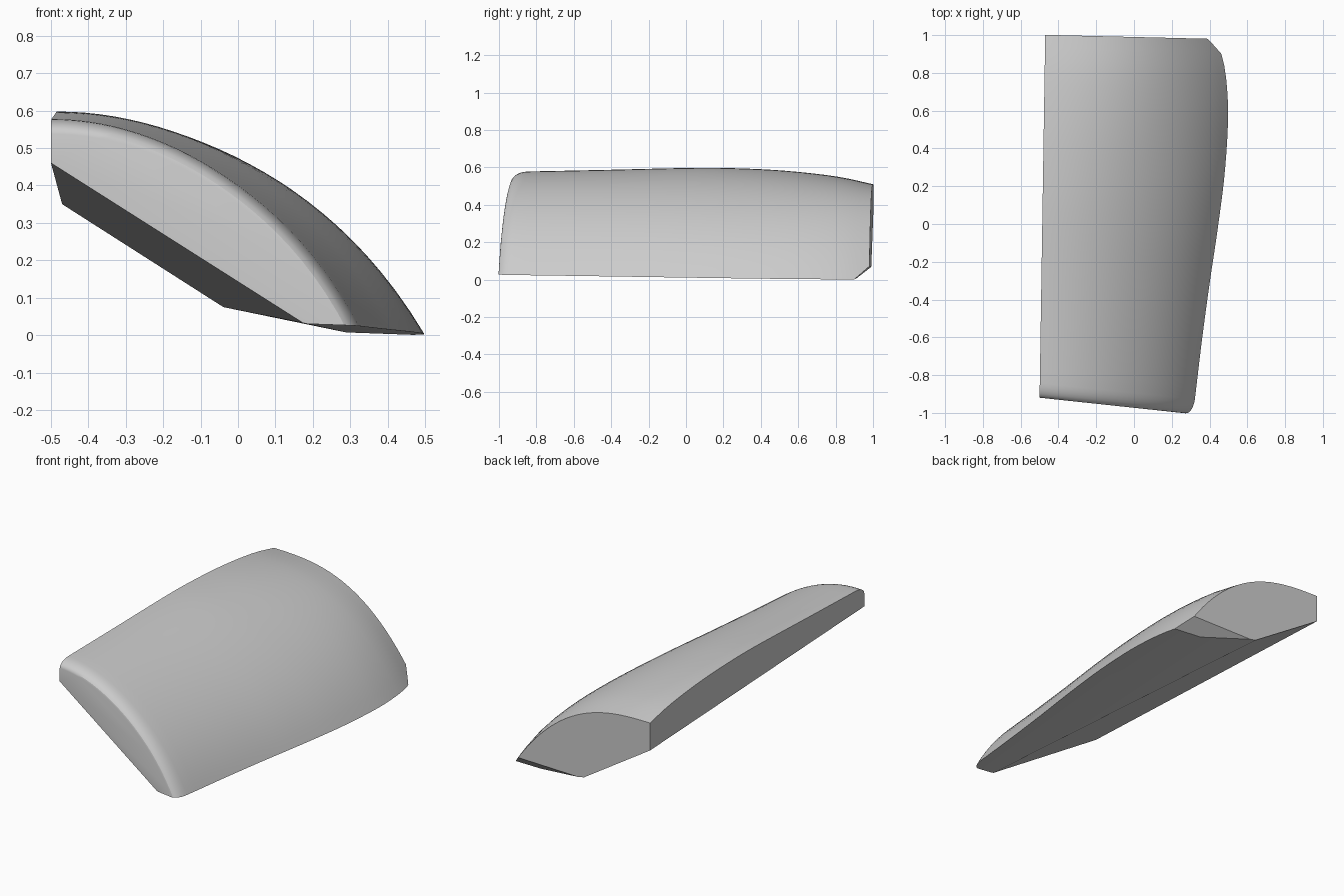
import bpy, bmesh, math
from mathutils import Vector

if "Cube" in bpy.data.objects:
    bpy.data.objects.remove(bpy.data.objects["Cube"])


def sample(keys, y):
    """Smooth (cubic) interpolation through (y, value) keys."""
    n = len(keys)
    i = max(0, min(n - 2, sum(1 for k in keys if k[0] <= y) - 1))

    def slope(j):
        a, b = keys[max(j - 1, 0)], keys[min(j + 1, n - 1)]
        return (b[1] - a[1]) / (b[0] - a[0])
    (y0, v0), (y1, v1) = keys[i], keys[i + 1]
    h = y1 - y0
    t = (y - y0) / h
    return ((2*t**3 - 3*t*t + 1) * v0 + (t**3 - 2*t*t + t) * h * slope(i)
            + (3*t*t - 2*t**3) * v1 + (t**3 - t*t) * h * slope(i + 1))


# Width and height of the domed top along its length
RIGHT = [(-1, .325), (-.85, .342), (-.6, .37), (-.3, .408), (0, .45),
         (.3, .485), (.6, .5), (.8, .487), (.9, .467), (1, .435)]
HEIGHT = [(-1, .576), (-.5, .586), (0, .597), (.2, .596), (.5, .582), (.8, .549), (1, .507)]
BASE = [(i / 26 * 1.04) for i in range(27)]


def section(bm, s, inset):
    """One cross-section ring at s = 0 (front) .. 1 (back)."""
    yn = -.99 + 1.98 * s
    left = -.5 + .03 * s
    right = sample(RIGHT, yn) - inset
    high = sample(HEIGHT, yn) - inset
    w = max(yn, 0) ** 2
    pts = []
    for t in BASE:
        drop = (1 - w) * (.85 * t**2 + .15 * t**8) + w * t**2.8
        pts.append((left + (right - left) * t, high * (1 - drop)))
    pts.append((left, -.07))
    ring = []
    for x, z in pts:
        front, back = -.973 - .107 * x, .99 - .024 * x
        ring.append(bm.verts.new((x, front + (back - front) * s, z)))
    return ring


# Domed body, with a rounded rim at the front end
bm = bmesh.new()
stations = []
for i in range(7):
    a = math.pi / 2 * i / 6
    stations.append((.04 * (1 - math.cos(a)), .038 * (1 - math.sin(a))))
stations += [(.04 + .96 * i / 28, 0) for i in range(1, 29)]
rings = [section(bm, s, d) for s, d in stations]
for a, b in zip(rings, rings[1:]):
    n = len(a)
    for i in range(n):
        j = (i + 1) % n
        bm.faces.new((a[i], a[j], b[j], b[i]))
bm.faces.new(rings[0])
bm.faces.new(rings[-1])

# Flat cuts that shape the underside and the back chamfer
CUTS = [((-.47, 1, .35), (-.04, 1, .075), (-.5, -.92, .46)),
        ((-.04, 1, .075), (.29, .93, .007), (.21, -1, .025)),
        ((.29, .93, .007), (.46, .9, .001), (.32, -.98, .025)),
        ((-.04, 1, .075), (.375, .98, .07), (.46, .9, .001))]
for p, q, r in CUTS:
    p, q, r = Vector(p), Vector(q), Vector(r)
    normal = (q - p).cross(r - p).normalized()
    if normal.z > 0:
        normal.negate()
    geom = bm.verts[:] + bm.edges[:] + bm.faces[:]
    bmesh.ops.bisect_plane(bm, geom=geom, dist=1e-5, plane_co=p, plane_no=normal, clear_outer=True)
    bmesh.ops.holes_fill(bm, edges=[e for e in bm.edges if e.is_boundary], sides=0)

bmesh.ops.remove_doubles(bm, verts=bm.verts[:], dist=1e-4)
bmesh.ops.recalc_face_normals(bm, faces=bm.faces[:])
mesh = bpy.data.meshes.new("domed_panel")
bm.to_mesh(mesh)
bm.free()
panel = bpy.data.objects.new("domed_panel", mesh)
bpy.context.collection.objects.link(panel)
bpy.context.view_layer.objects.active = panel
panel.select_set(True)
bpy.ops.object.shade_smooth_by_angle(angle=math.radians(25))
